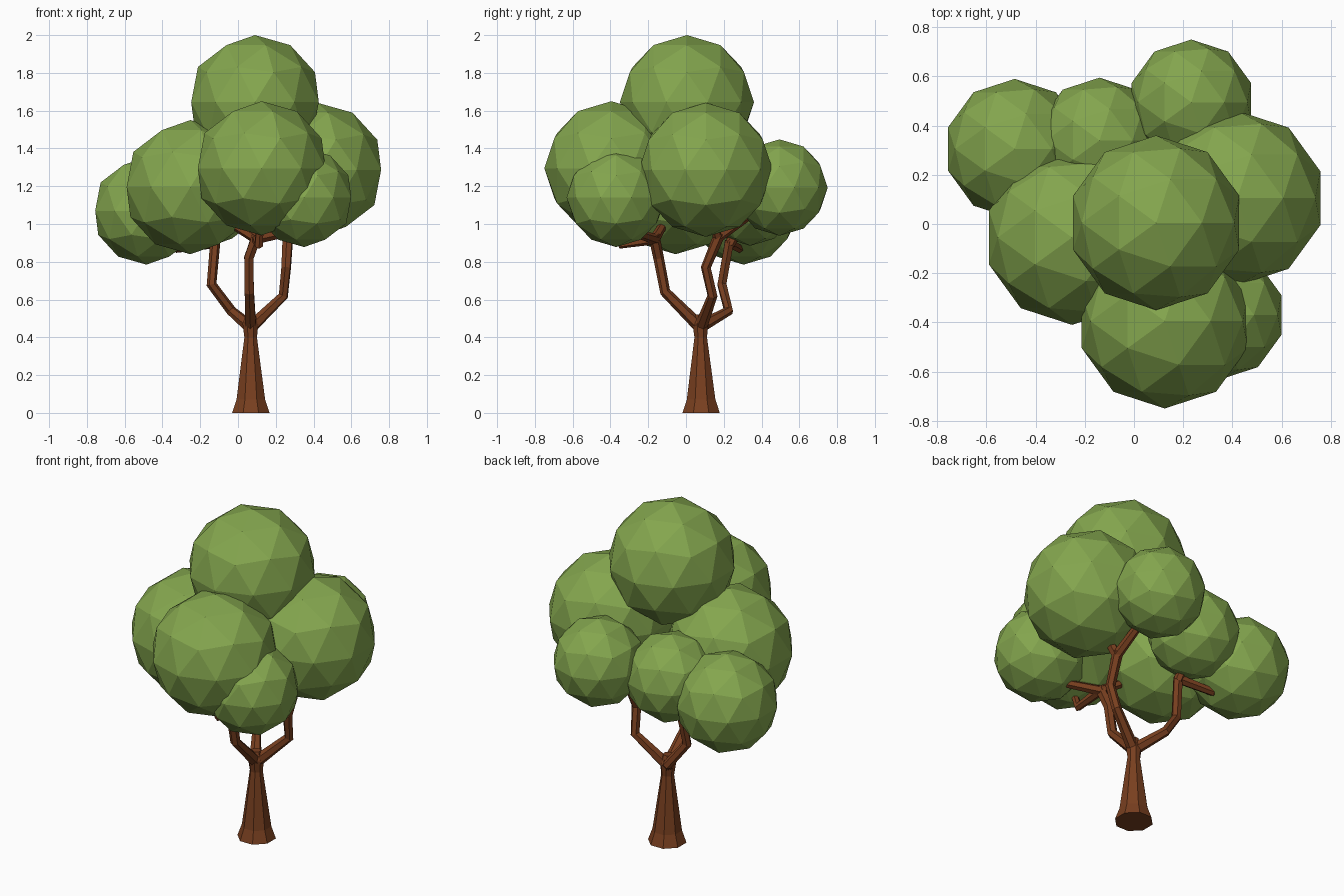
import bpy, bmesh, math
from mathutils import Vector

if "Cube" in bpy.data.objects:
    bpy.data.objects.remove(bpy.data.objects["Cube"])


def material(name, color):
    m = bpy.data.materials.new(name)
    m.diffuse_color = (*color, 1)
    m.use_nodes = True
    m.node_tree.nodes["Principled BSDF"].inputs["Base Color"].default_value = m.diffuse_color
    return m


LEAF = material("leaf_green", (0.23, 0.38, 0.076))
BARK = material("bark_brown", (0.19, 0.05, 0.014))


def finish(name, bm, mat):
    bmesh.ops.recalc_face_normals(bm, faces=bm.faces)
    me = bpy.data.meshes.new(name)
    bm.to_mesh(me)
    bm.free()
    me.materials.append(mat)
    ob = bpy.data.objects.new(name, me)
    bpy.context.collection.objects.link(ob)
    return ob


def tube(name, path, sides=8, level=False):
    """Tapered tube through (x, y, z, radius) points."""
    pts = [Vector(p[:3]) for p in path]
    bm = bmesh.new()
    rings = []
    prev, side = None, None
    for i, p in enumerate(pts):
        a = (p - pts[i - 1]).normalized() if i else Vector()
        b = (pts[i + 1] - p).normalized() if i < len(pts) - 1 else Vector()
        t = Vector((0, 0, 1)) if level else (a + b).normalized()
        if prev is None:
            ref = Vector((1, 0, 0)) if abs(t.x) < 0.9 else Vector((0, 1, 0))
            side = (ref - t * ref.dot(t)).normalized()
        else:
            side = prev.rotation_difference(t) @ side
        up = t.cross(side)
        prev = t
        r = path[i][3]
        rings.append([bm.verts.new(p + r * (side * math.cos(k) + up * math.sin(k)))
                      for k in (2 * math.pi * (j + 0.5) / sides for j in range(sides))])
    for lo, hi in zip(rings, rings[1:]):
        for j in range(sides):
            k = (j + 1) % sides
            bm.faces.new((lo[j], lo[k], hi[k], hi[j]))
    bm.faces.new(rings[0][::-1])
    bm.faces.new(rings[-1])
    return finish(name, bm, BARK)


# Leaf clusters: centre and radius
clusters = {
    "top": (0.09, 0.005, 1.645, 0.355),
    "front": (0.125, -0.395, 1.295, 0.355),
    "right": (0.42, 0.105, 1.287, 0.355),
    "left": (-0.252, -0.055, 1.195, 0.355),
    "far_left": (-0.485, 0.305, 1.07, 0.285),
    "back": (-0.14, 0.34, 1.14, 0.255),
    "back_right": (0.233, 0.495, 1.193, 0.255),
    "front_right": (0.35, -0.37, 1.14, 0.262),
}
for name, (x, y, z, r) in clusters.items():
    bm = bmesh.new()
    bmesh.ops.create_icosphere(bm, subdivisions=2, radius=r)
    bmesh.ops.translate(bm, verts=bm.verts, vec=(x, y, z))
    finish("leaves_" + name, bm, LEAF)

# Flared trunk
tube("trunk", [(0.068, 0.08, 0, 0.107), (0.068, 0.08, 0.07, 0.082),
               (0.067, 0.078, 0.4, 0.036), (0.066, 0.076, 0.47, 0.045),
               (0.066, 0.076, 0.52, 0.028)], level=True)

# Three main limbs
tube("left_limb", [(0.06, 0.08, 0.46, 0.034), (-0.035, 0.225, 0.54, 0.027),
                   (-0.14, 0.19, 0.68, 0.027), (-0.12, 0.23, 0.91, 0.027)], 6)
tube("front_limb", [(0.066, 0.07, 0.46, 0.034), (0.06, -0.11, 0.64, 0.028),
                    (0.057, -0.145, 0.82, 0.028), (0.1, -0.17, 0.94, 0.03)], 6)
tube("right_limb", [(0.075, 0.08, 0.46, 0.034), (0.24, 0.14, 0.62, 0.027),
                    (0.255, 0.105, 0.77, 0.027), (0.265, 0.18, 0.95, 0.03)], 6)

# Forks reaching into the leaves
forks = {
    "far_left": [(-0.12, 0.23, 0.9), (-0.32, 0.28, 0.87), (-0.45, 0.3, 1.0)],
    "back": [(-0.12, 0.23, 0.89), (-0.14, 0.32, 1.05)],
    "front": [(0.1, -0.165, 0.92), (0.11, -0.34, 0.89), (0.12, -0.39, 1.05)],
    "front_right": [(0.1, -0.165, 0.92), (0.24, -0.26, 0.95), (0.33, -0.35, 1.05)],
    "left": [(0.1, -0.165, 0.92), (0.0, -0.13, 0.98), (-0.15, -0.08, 1.08)],
    "right": [(0.265, 0.17, 0.93), (0.35, 0.13, 1.1)],
    "back_right": [(0.265, 0.17, 0.93), (0.25, 0.34, 1.05), (0.24, 0.45, 1.12)],
}
for name, pts in forks.items():
    tube("fork_" + name, [(*p, 0.028 - 0.004 * i) for i, p in enumerate(pts)], 6)
